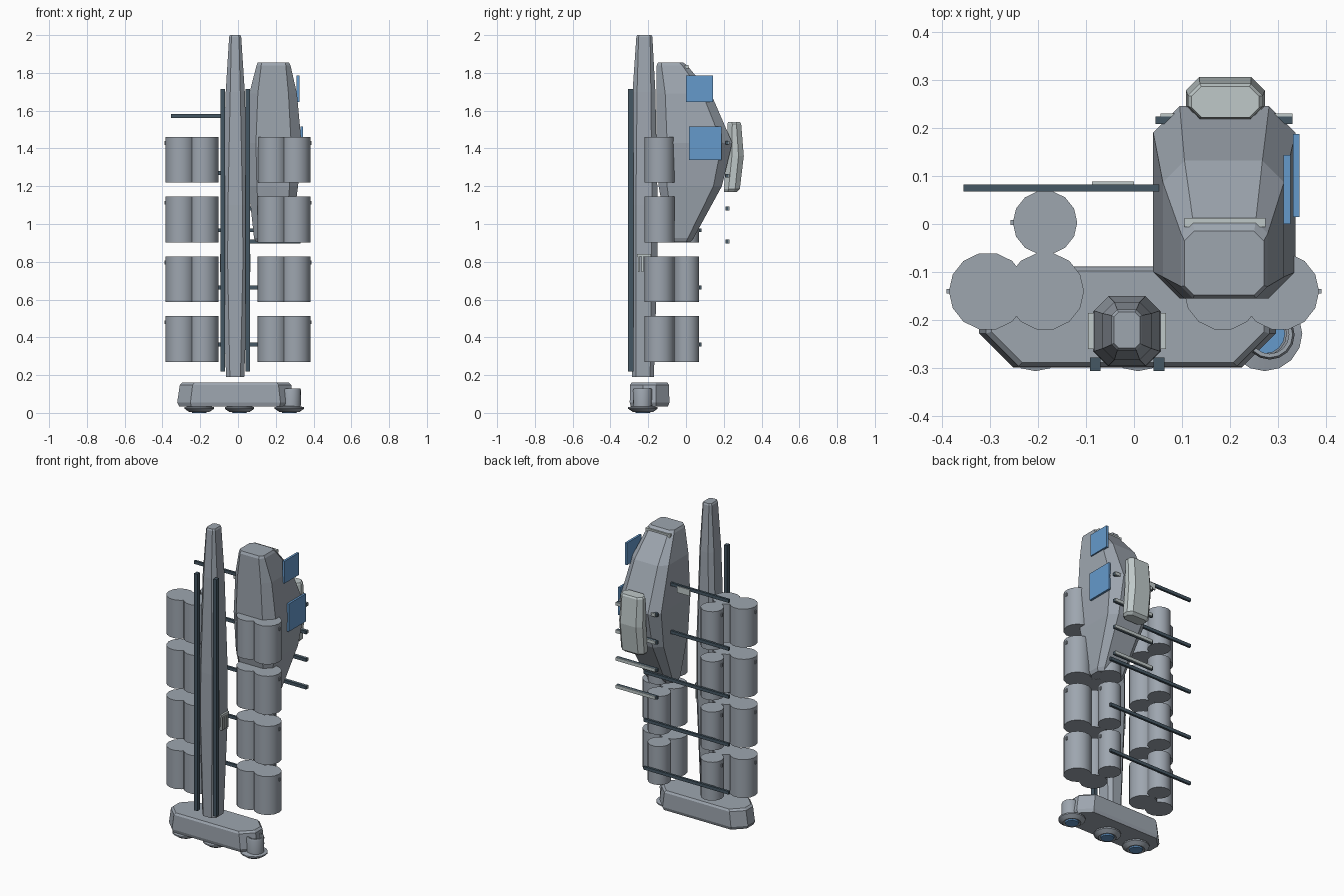
import bpy, bmesh, math
from mathutils import Vector


def material(name, rgb):
    m = bpy.data.materials.new(name)
    m.diffuse_color = (*rgb, 1)
    return m


GREY = material("hull grey", (0.34, 0.38, 0.43))
DARK = material("dark slate", (0.06, 0.095, 0.125))
BLUE = material("panel blue", (0.13, 0.32, 0.60))
PALE = material("pale grey", (0.52, 0.58, 0.58))


def finish(bm, name, mat, smooth=False):
    bmesh.ops.recalc_face_normals(bm, faces=bm.faces)
    me = bpy.data.meshes.new(name)
    bm.to_mesh(me)
    bm.free()
    ob = bpy.data.objects.new(name, me)
    bpy.context.collection.objects.link(ob)
    me.materials.append(mat)
    if smooth:
        bpy.ops.object.select_all(action='DESELECT')
        ob.select_set(True)
        bpy.context.view_layer.objects.active = ob
        bpy.ops.object.shade_smooth_by_angle(angle=math.radians(35))
    return ob


def box(name, x, y, z, mat):
    bm = bmesh.new()
    bmesh.ops.create_cube(bm, size=1)
    for v in bm.verts:
        v.co = Vector([(a + b) / 2 + c * (b - a) for (a, b), c in zip((x, y, z), v.co)])
    return finish(bm, name, mat)


def skin(bm, rings, cap_bottom=True, cap_top=True):
    loops = [[bm.verts.new(p) for p in r] for r in rings]
    n = len(loops[0])
    for a, b in zip(loops, loops[1:]):
        for i in range(n):
            j = (i + 1) % n
            bm.faces.new((a[i], a[j], b[j], b[i]))
    if cap_bottom:
        bm.faces.new(loops[0][::-1])
    if cap_top:
        bm.faces.new(loops[-1])


def loft(name, sections, mat):
    """Stack chamfered rectangles: z, x0, x1, y0, y1, chamfer."""
    bm = bmesh.new()
    rings = []
    for z, x0, x1, y0, y1, c in sections:
        rings.append([(x0 + c, y0, z), (x1 - c, y0, z), (x1, y0 + c, z), (x1, y1 - c, z),
                      (x1 - c, y1, z), (x0 + c, y1, z), (x0, y1 - c, z), (x0, y0 + c, z)])
    skin(bm, rings)
    return finish(bm, name, mat)


def lathe(name, x, y, profile, mat, n=16, cap_bottom=True, cap_top=True):
    """Stack circles: radius, z."""
    bm = bmesh.new()
    rings = [[(x + r * math.cos(2 * math.pi * i / n), y + r * math.sin(2 * math.pi * i / n), z)
              for i in range(n)] for r, z in profile]
    skin(bm, rings, cap_bottom, cap_top)
    return finish(bm, name, mat, True)


# central spine
loft("spine", [
    (0.19, -0.063, 0.033, -0.285, -0.17, 0.02),
    (0.80, -0.085, 0.056, -0.295, -0.152, 0.03),
    (1.10, -0.083, 0.054, -0.295, -0.15, 0.03),
    (1.70, -0.065, 0.036, -0.283, -0.162, 0.024),
    (1.99, -0.047, 0.017, -0.263, -0.178, 0.012),
    (2.00, -0.042, 0.012, -0.258, -0.183, 0.010)], GREY)

# long rails on the front of the spine
for side, x in (("left", -0.081), ("right", 0.052)):
    box("rail_" + side, (x - 0.011, x + 0.011), (-0.306, -0.278), (0.22, 1.715), DARK)

# slatted vents on both sides of the spine
for side, x in (("left", -0.089), ("right", 0.060)):
    for i in range(4):
        y = -0.25 + i * 0.019
        box(f"vent_slat_{side}_{i}", (x - 0.007, x + 0.007), (y - 0.005, y + 0.005), (0.745, 0.835), PALE)
    box("vent_bar_" + side, (x - 0.007, x + 0.007), (-0.26, -0.185), (0.828, 0.842), PALE)

# engine block at the base
loft("engine_block", [
    (0.035, -0.312, 0.285, -0.292, -0.095, 0.065),
    (0.055, -0.322, 0.295, -0.298, -0.088, 0.070),
    (0.148, -0.308, 0.282, -0.296, -0.090, 0.068),
    (0.160, -0.296, 0.270, -0.288, -0.098, 0.064)], GREY)

# nozzles with blue lenses
for i, x in enumerate((-0.205, 0.008, 0.272)):
    lathe(f"nozzle_{i}", x, -0.228,
          [(0.040, 0.008), (0.052, 0.004), (0.078, 0.022), (0.078, 0.030), (0.045, 0.038)],
          GREY, cap_bottom=False, cap_top=(i < 2))
    lathe(f"nozzle_lens_{i}", x, -0.228, [(0.038, 0.0), (0.042, 0.012)], BLUE)
lathe("nozzle_housing", 0.282, -0.230,
      [(0.050, 0.030), (0.052, 0.118), (0.048, 0.130), (0.040, 0.130), (0.040, 0.030)],
      GREY, cap_bottom=False, cap_top=False)

# four tiers of clustered tanks, mirrored left and right
for tier in range(4):
    z0 = 0.27 + tier * 0.3165
    z1 = z0 + 0.242
    for side, s in (("left", -1), ("right", 1)):
        for k, (x, y, r) in enumerate(((0.304, -0.14, 0.081), (0.185, -0.14, 0.081), (0.185, 0.003, 0.067))):
            lathe(f"tank_{side}_{tier}_{k}", s * x, y, [(r, z0), (r, z1)], GREY, n=14)
            if k != 1:
                a, b = sorted((s * (x + r - 0.008), s * (x + r + 0.005)))
                box(f"tank_catch_{side}_{tier}_{k}", (a, b), (y - 0.005, y + 0.005),
                    (z1 - 0.042, z1 - 0.022), GREY)

# long cross rods behind the tanks
for i in range(5):
    z = 0.362 + i * 0.3025
    box(f"cross_rod_{i}", (-0.355, 0.24), (0.068, 0.082), (z - 0.01, z + 0.01), DARK)
box("rod_plate", (-0.087, 0.0), (0.080, 0.088), (1.535, 1.575), PALE)

# side pod hull
loft("pod_hull", [
    (0.905, 0.095, 0.27, -0.085, 0.025, 0.025),
    (0.925, 0.085, 0.28, -0.095, 0.04, 0.03),
    (1.20, 0.055, 0.318, -0.145, 0.19, 0.045),
    (1.43, 0.040, 0.336, -0.155, 0.245, 0.055),
    (1.69, 0.060, 0.312, -0.155, 0.132, 0.045),
    (1.84, 0.098, 0.278, -0.155, 0.005, 0.025),
    (1.855, 0.105, 0.270, -0.148, -0.015, 0.020)], GREY)
box("pod_bar", (0.105, 0.273), (-0.006, 0.012), (1.822, 1.842), PALE)

# pale module on the back of the pod
loft("back_module", [
    (1.17, 0.122, 0.258, 0.202, 0.268, 0.020),
    (1.185, 0.110, 0.270, 0.200, 0.285, 0.025),
    (1.36, 0.108, 0.272, 0.215, 0.306, 0.028),
    (1.53, 0.112, 0.268, 0.220, 0.292, 0.025),
    (1.54, 0.120, 0.260, 0.222, 0.286, 0.020)], PALE)

# short rods across the back of the pod, with pale facing strips
for i in range(4):
    z = 0.908 + i * 0.174
    box(f"pod_rod_{i}", (0.045, 0.33), (0.208, 0.224), (z - 0.01, z + 0.01), DARK)
    box(f"pod_rod_strip_{i}", (0.055, 0.33), (0.223, 0.230), (z - 0.01, z + 0.01), PALE)

# blue side panels
box("side_panel_upper", (0.311, 0.325), (0.0, 0.143), (1.645, 1.785), BLUE)
box("side_panel_lower", (0.331, 0.344), (0.015, 0.187), (1.34, 1.515), BLUE)
